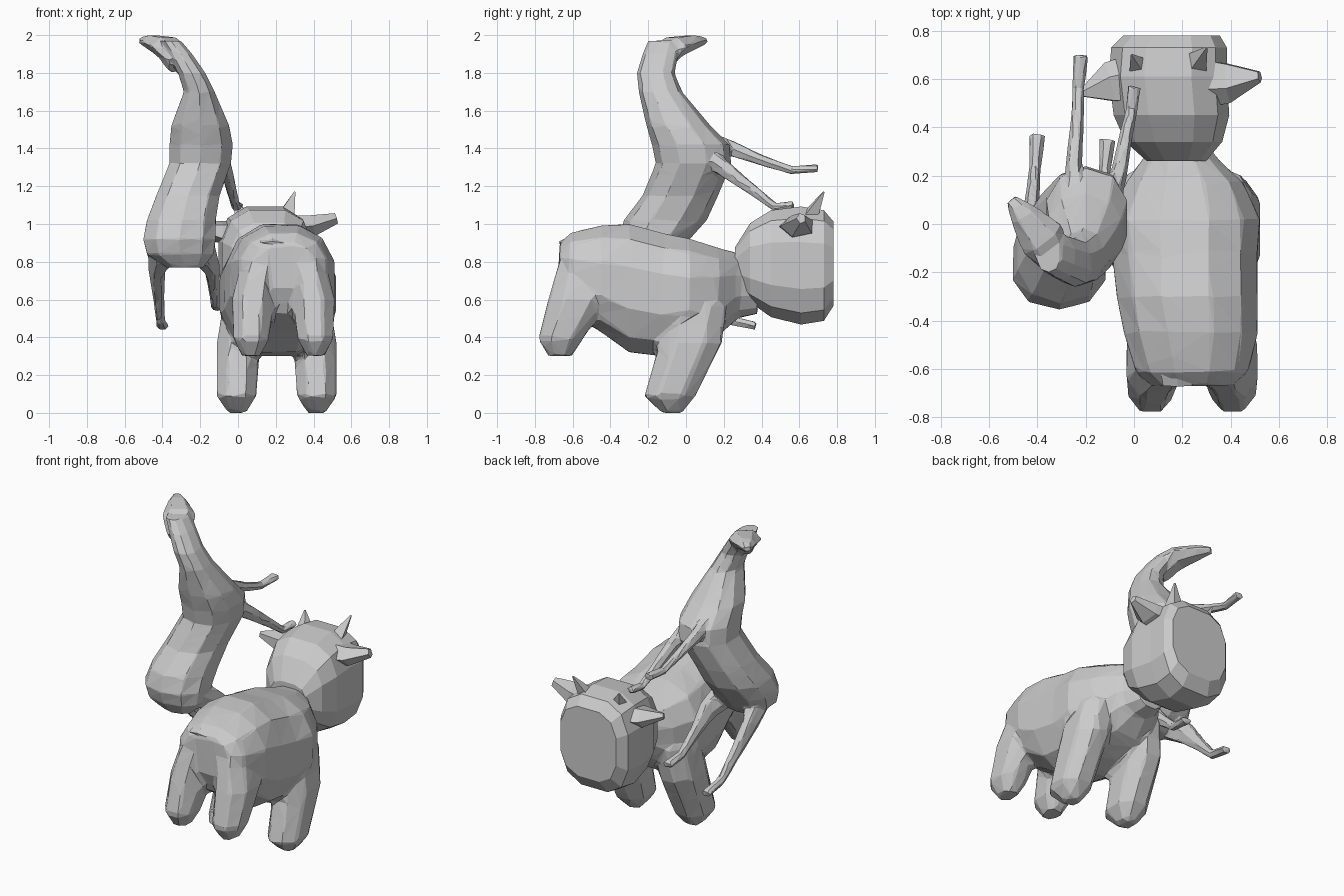
import bpy, bmesh, math
from mathutils import Vector


def bridge(bm, rings):
    n = len(rings[0])
    for a, b in zip(rings, rings[1:]):
        for i in range(n):
            j = (i + 1) % n
            bm.faces.new((a[i], a[j], b[j], b[i]))
    bm.faces.new(rings[0][::-1])
    bm.faces.new(rings[-1])


def loft(bm, axis, sections, n=10, power=1.0):
    """Closed loft; each section is (position, u0, u1, v0, v1) across the axis."""
    rings = []
    for t, u0, u1, v0, v1 in sections:
        ring = []
        for i in range(n):
            a = 2 * math.pi * (i + 0.5) / n
            c, s = math.cos(a), math.sin(a)
            u = (u0 + u1) / 2 + (u1 - u0) / 2 * math.copysign(abs(c) ** power, c)
            v = (v0 + v1) / 2 + (v1 - v0) / 2 * math.copysign(abs(s) ** power, s)
            ring.append(bm.verts.new((u, t, v) if axis == 'y' else (u, v, t)))
        rings.append(ring)
    bridge(bm, rings)


def limb(bm, pts, n=6):
    """Tube along points (x, y, z, width radius, thickness radius)."""
    rings = []
    for k, p in enumerate(pts):
        a, b = pts[max(k - 1, 0)], pts[min(k + 1, len(pts) - 1)]
        d = (Vector(b[:3]) - Vector(a[:3])).normalized()
        side = d.cross(Vector((0, 0, 1)))
        if side.length < 0.05:
            side = Vector((1, 0, 0))
        side.normalize()
        up = side.cross(d)
        rings.append([bm.verts.new(Vector(p[:3])
                      + side * p[3] * math.cos(2 * math.pi * i / n)
                      + up * p[4] * math.sin(2 * math.pi * i / n)) for i in range(n)])
    bridge(bm, rings)


def finish(bm, name, voxel=0, ratio=1):
    bmesh.ops.recalc_face_normals(bm, faces=bm.faces)
    mesh = bpy.data.meshes.new(name)
    bm.to_mesh(mesh)
    bm.free()
    ob = bpy.data.objects.new(name, mesh)
    bpy.context.collection.objects.link(ob)
    if voxel:  # fuse the overlapping pieces, then reduce to coarse facets
        r = ob.modifiers.new("fuse", 'REMESH')
        r.mode, r.voxel_size = 'VOXEL', voxel
        d = ob.modifiers.new("facets", 'DECIMATE')
        d.ratio = ratio
    return ob


# Animal body with four stubby legs
bm = bmesh.new()
loft(bm, 'y', [(-0.67, 0.08, 0.41, 0.66, 0.90), (-0.61, 0.00, 0.48, 0.52, 0.96),
               (-0.45, -0.05, 0.52, 0.42, 1.00), (-0.30, -0.08, 0.52, 0.31, 1.01),
               (-0.12, -0.10, 0.52, 0.29, 0.96), (0.02, -0.11, 0.53, 0.33, 0.93),
               (0.17, -0.04, 0.46, 0.40, 0.88), (0.28, 0.04, 0.34, 0.50, 0.85),
               (0.38, 0.08, 0.29, 0.52, 0.78)], 12, 0.85)
for side in (-1, 1):
    def span(mid, inner, outer):
        a, b = mid + side * inner, mid + side * outer
        return min(a, b), max(a, b)
    loft(bm, 'z', [(0.30, *span(0.24, 0.12, 0.22), -0.73, -0.60),
                   (0.39, *span(0.24, 0.07, 0.27), -0.79, -0.54),
                   (0.60, *span(0.24, 0.04, 0.28), -0.74, -0.40),
                   (0.84, *span(0.24, 0.02, 0.22), -0.67, -0.35)], 8, 0.9)
    loft(bm, 'z', [(0.00, *span(0.205, 0.16, 0.26), -0.13, -0.02),
                   (0.09, *span(0.205, 0.10, 0.325), -0.23, 0.06),
                   (0.37, *span(0.205, 0.08, 0.325), -0.15, 0.20),
                   (0.58, *span(0.205, 0.05, 0.29), -0.12, 0.23)], 8, 0.9)
finish(bm, "animal_body", 0.022, 0.055)

# Short tail ridge
bm = bmesh.new()
limb(bm, [(0.18, -0.54, 0.94, 0.08, 0.03), (0.18, -0.67, 0.90, 0.06, 0.008)], 4)
finish(bm, "tail")

# Blunt boxy head with a flat face
bm = bmesh.new()
loft(bm, 'y', [(0.26, 0.05, 0.30, 0.68, 0.88), (0.34, -0.04, 0.37, 0.58, 1.01),
               (0.45, -0.09, 0.40, 0.50, 1.08), (0.61, -0.11, 0.39, 0.46, 1.10),
               (0.73, -0.10, 0.39, 0.48, 1.08), (0.78, -0.05, 0.36, 0.56, 1.02)], 12, 0.7)
finish(bm, "animal_head")

# Ears and horns, tilted a little with the head
for name, pts, n in (
        ("right_ear", [(0.28, 0.59, 0.98, 0.11, 0.07), (0.39, 0.59, 0.99, 0.09, 0.06),
                       (0.52, 0.61, 1.03, 0.025, 0.03)], 5),
        ("left_ear", [(0.02, 0.60, 0.95, 0.11, 0.07), (-0.10, 0.58, 0.96, 0.09, 0.06),
                      (-0.22, 0.54, 0.98, 0.015, 0.02)], 5),
        ("right_horn", [(0.25, 0.66, 1.04, 0.06, 0.05), (0.30, 0.73, 1.17, 0.005, 0.005)], 4),
        ("left_horn", [(0.03, 0.64, 1.02, 0.06, 0.05), (-0.01, 0.70, 1.13, 0.005, 0.005)], 4)):
    bm = bmesh.new()
    limb(bm, pts, n)
    finish(bm, name)

# Rider: pelvis, waist, chest and long neck in one loft
bm = bmesh.new()
loft(bm, 'z', [(0.77, -0.38, -0.18, -0.28, -0.12), (0.84, -0.49, -0.12, -0.33, -0.04),
               (0.92, -0.51, -0.11, -0.355, 0.02), (1.02, -0.49, -0.11, -0.33, 0.11),
               (1.15, -0.44, -0.09, -0.23, 0.17),
               (1.32, -0.37, -0.03, -0.16, 0.24), (1.42, -0.37, -0.02, -0.18, 0.23),
               (1.52, -0.36, -0.04, -0.21, 0.13), (1.70, -0.29, -0.12, -0.25, -0.02),
               (1.80, -0.32, -0.17, -0.26, -0.06), (1.90, -0.37, -0.24, -0.23, -0.04),
               (1.97, -0.41, -0.30, -0.20, -0.03)], 10, 0.88)
# Rider head, pointing forward and sideways
limb(bm, [(-0.31, -0.16, 1.86, 0.07, 0.08), (-0.38, -0.06, 1.94, 0.10, 0.06),
          (-0.46, 0.04, 1.965, 0.06, 0.04), (-0.51, 0.10, 1.97, 0.025, 0.02)])
# Reaching arms with small hands
limb(bm, [(-0.24, 0.06, 1.46, 0.06, 0.06), (-0.25, 0.24, 1.40, 0.035, 0.045),
          (-0.235, 0.42, 1.33, 0.028, 0.03), (-0.23, 0.56, 1.285, 0.025, 0.024),
          (-0.22, 0.70, 1.295, 0.035, 0.024)])
limb(bm, [(-0.12, 0.06, 1.40, 0.06, 0.06), (-0.06, 0.22, 1.28, 0.035, 0.045),
          (-0.03, 0.38, 1.16, 0.028, 0.03), (-0.01, 0.47, 1.09, 0.025, 0.025),
          (0.0, 0.57, 1.10, 0.03, 0.024)])
# Dangling legs with narrow feet
limb(bm, [(-0.39, -0.20, 0.89, 0.09, 0.10), (-0.43, -0.04, 0.76, 0.045, 0.07),
          (-0.42, 0.11, 0.61, 0.03, 0.04), (-0.41, 0.23, 0.49, 0.025, 0.03),
          (-0.40, 0.37, 0.46, 0.035, 0.024)])
limb(bm, [(-0.20, -0.18, 0.89, 0.08, 0.10), (-0.14, -0.02, 0.78, 0.045, 0.07),
          (-0.13, 0.11, 0.67, 0.03, 0.04), (-0.12, 0.22, 0.58, 0.025, 0.03),
          (-0.11, 0.35, 0.56, 0.035, 0.024)])
finish(bm, "rider", 0.011, 0.035)
